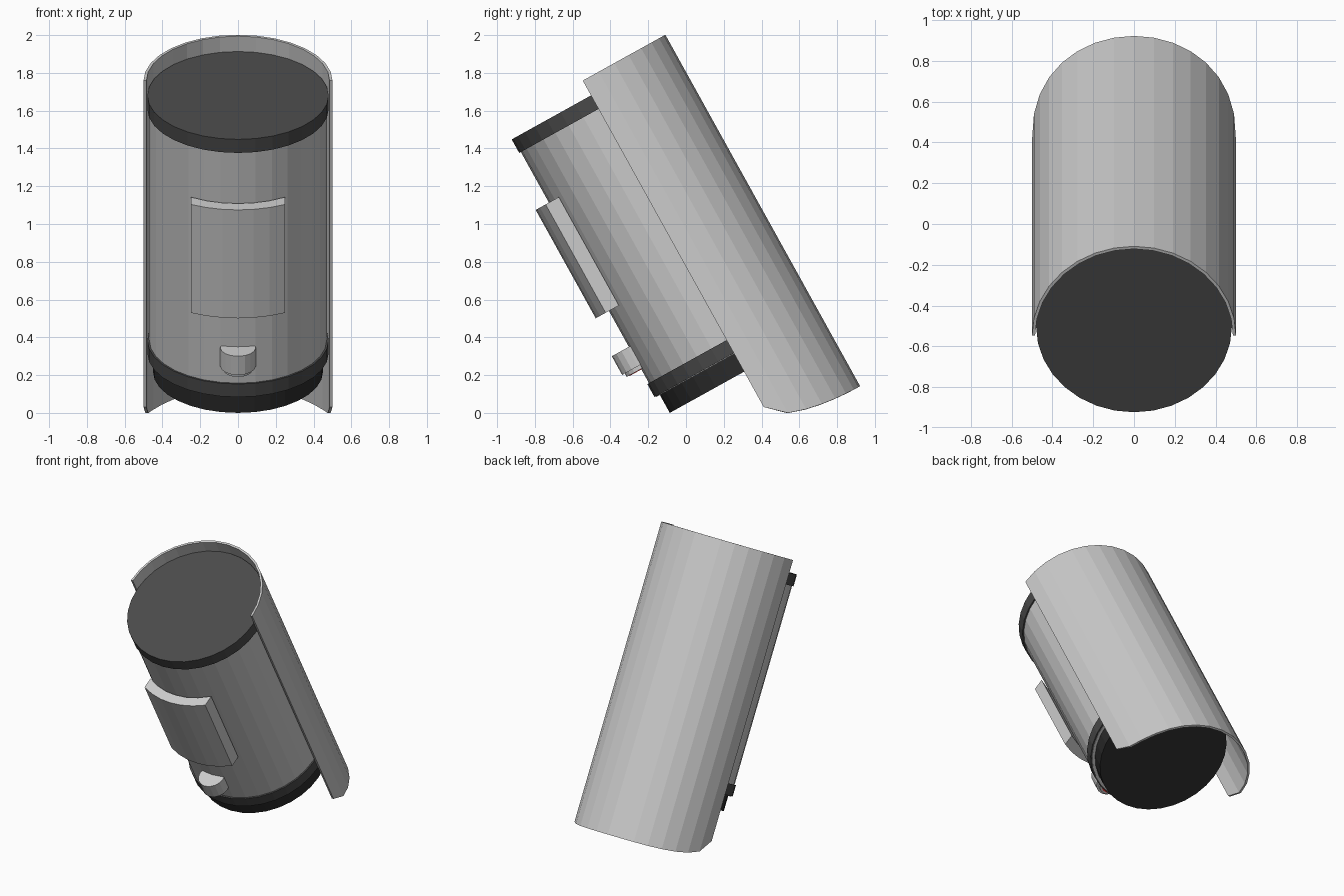
import bpy, bmesh, math
from mathutils import Matrix

if "Cube" in bpy.data.objects:
    bpy.data.objects.remove(bpy.data.objects["Cube"])

# Everything is built around an upright axis, then leaned forward
LEAN = Matrix.Translation((0, 0.328, 0.1815)) @ Matrix.Rotation(math.radians(29), 4, 'X')


def material(name, colour):
    m = bpy.data.materials.new(name)
    m.diffuse_color = (*colour, 1)
    m.use_nodes = True
    m.node_tree.nodes["Principled BSDF"].inputs["Base Color"].default_value = m.diffuse_color
    return m


def finish(bm, name, mat=None):
    bmesh.ops.recalc_face_normals(bm, faces=bm.faces)
    me = bpy.data.meshes.new(name)
    bm.to_mesh(me)
    bm.free()
    ob = bpy.data.objects.new(name, me)
    bpy.context.collection.objects.link(ob)
    ob.matrix_world = LEAN
    if mat:
        me.materials.append(mat)
    return ob


def drum(name, r, z0, z1, y=0, sides=32, mat=None):
    bm = bmesh.new()
    ring = [bm.verts.new((r * math.cos(2 * math.pi * i / sides),
                          y + r * math.sin(2 * math.pi * i / sides), z0)) for i in range(sides)]
    face = bm.faces.new(ring)
    ext = bmesh.ops.extrude_face_region(bm, geom=[face], use_keep_orig=True)
    for v in ext['geom']:
        if isinstance(v, bmesh.types.BMVert):
            v.co.z = z1
    return finish(bm, name, mat)


def curved_wall(name, r_in, r_out, profile):
    """Solid arc wall; profile is a list of (inner_xy, outer_xy, z0, z1) angles."""
    bm = bmesh.new()
    rows = []
    for a_in, a_out, z0, z1 in profile:
        i = (r_in * math.cos(a_in), r_in * math.sin(a_in))
        o = (r_out * math.cos(a_out), r_out * math.sin(a_out))
        rows.append([bm.verts.new((*p, z)) for p, z in ((i, z0), (o, z0), (o, z1), (i, z1))])
    for a, b in zip(rows, rows[1:]):
        for k in range(4):
            n = (k + 1) % 4
            bm.faces.new((a[k], a[n], b[n], b[k]))
    bm.faces.new(rows[0])
    bm.faces.new(rows[-1])
    return finish(bm, name)


dark = material("dark_grey", (0.07, 0.07, 0.07))
black = material("near_black", (0.025, 0.025, 0.025))
red = material("red", (0.7, 0.02, 0.02))

# Main canister with its trim bands and base
drum("body", 0.47, 0.15, 1.64)
drum("top_cap", 0.48, 1.632, 1.714, mat=dark)
drum("lower_band", 0.48, 0.154, 0.233, mat=dark)
drum("base", 0.45, 0.042, 0.16, mat=black)

# Half-round rear shield, its lower edge rounded up at both sides
shield = []
for i in range(17):
    a = math.pi * i / 16
    d = math.sin(a)
    low = -0.172 - 0.151 * math.sqrt(max(0, 1 - (1 - d) ** 2))
    shield.append((a, a, low, 1.804))
curved_wall("rear_shield", 0.485, 0.5, shield)

# Curved front panel with straight sides at x = +-0.25
panel = []
for i in range(7):
    x = -0.25 + 0.5 * i / 6
    panel.append((-math.acos(x / 0.48), -math.acos(x / 0.55), 0.67, 1.326))
curved_wall("front_panel", 0.48, 0.55, panel)

# Downward-facing light on the front
drum("light_housing", 0.094, 0.34, 0.453, y=-0.479, sides=16)
drum("light_rim", 0.075, 0.319, 0.342, y=-0.482, sides=16)
drum("light_lens", 0.06, 0.316, 0.33, y=-0.482, sides=16, mat=red)
